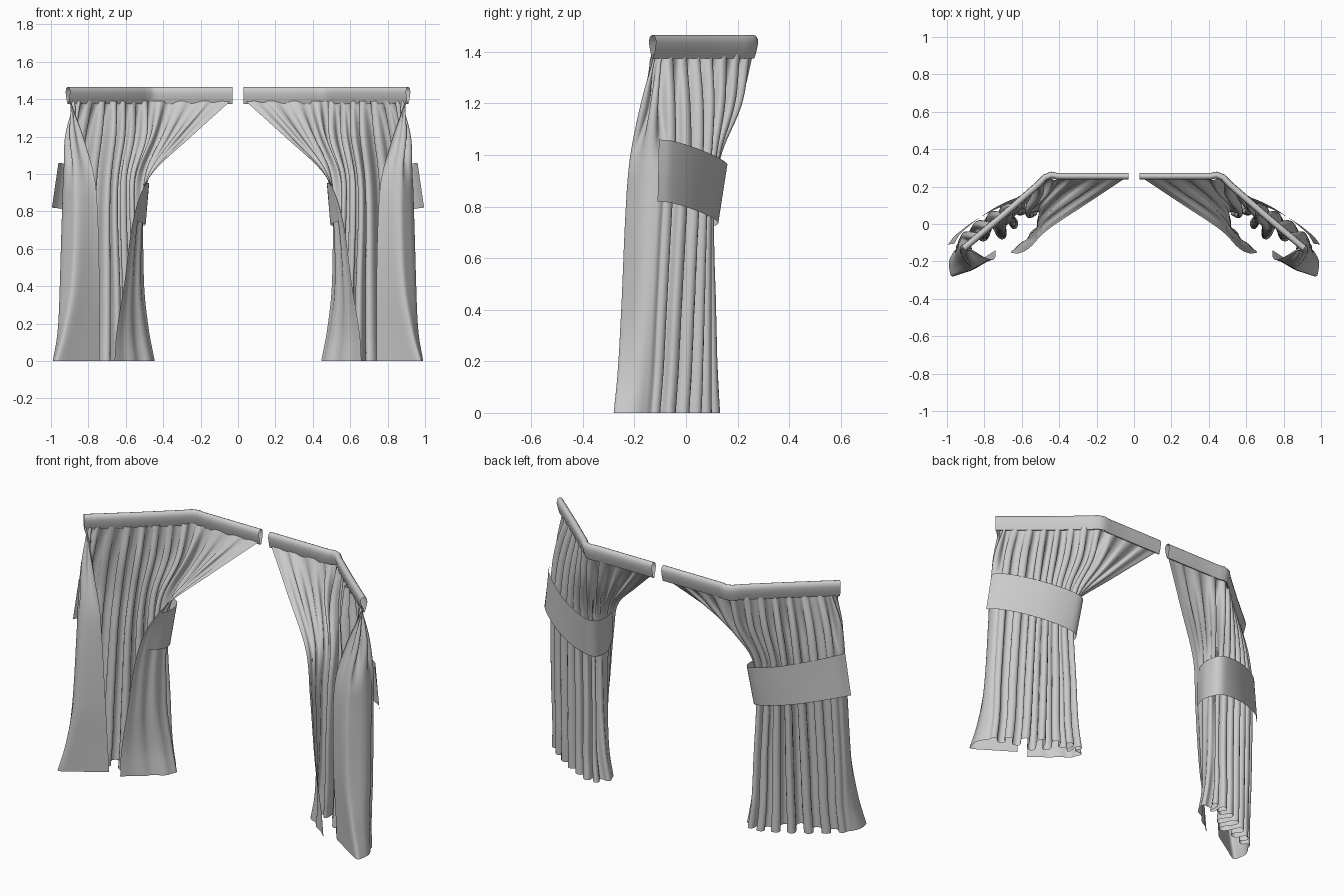
import bpy, math
from mathutils import Vector

if "Cube" in bpy.data.objects:
    bpy.data.objects.remove(bpy.data.objects["Cube"])


def spline(knots, pts, t):
    """Smooth curve through pts placed at increasing knots."""
    n = len(knots)
    i = 0
    while i < n - 2 and t > knots[i + 1]:
        i += 1

    def slope(k):
        a, b = max(k - 1, 0), min(k + 1, n - 1)
        return (pts[b] - pts[a]) / (knots[b] - knots[a])
    h = knots[i + 1] - knots[i]
    s = (t - knots[i]) / h
    return (pts[i] * (2*s**3 - 3*s**2 + 1) + slope(i) * (h * (s**3 - 2*s**2 + s))
            + pts[i + 1] * (3*s**2 - 2*s**3) + slope(i + 1) * (h * (s**3 - s**2)))


def sheet(name, rows, angle=60):
    """Skin a grid of points and mirror it to the other side."""
    n = len(rows[0])
    verts = [tuple(p) for r in rows for p in r]
    faces = [(j*n + i, j*n + i + 1, (j+1)*n + i + 1, (j+1)*n + i)
             for j in range(len(rows) - 1) for i in range(n - 1)]
    me = bpy.data.meshes.new(name)
    me.from_pydata(verts, [], faces)
    ob = bpy.data.objects.new(name, me)
    bpy.context.collection.objects.link(ob)
    bpy.ops.object.select_all(action='DESELECT')
    bpy.context.view_layer.objects.active = ob
    ob.select_set(True)
    bpy.ops.object.shade_smooth_by_angle(angle=math.radians(angle))
    m = ob.modifiers.new("mirror", 'MIRROR')
    m.use_axis = (True, False, False)
    m.use_mirror_merge = False
    return ob


def ramp(a, b, t):
    s = min(max((t - a) / (b - a), 0), 1)
    return s * s * (3 - 2 * s)


# Curtain plan outlines (inner free edge to outer free edge) at several heights
U = [0, .17, .33, .55, .78, .9, 1]
levels = [
    (0.00, .060, [(.66, -.15), (.45, .03), (.52, .13), (.71, .05), (.96, -.13), (.97, -.28), (.74, -.14)]),
    (0.15, .058, [(.65, -.155), (.48, .03), (.53, .12), (.71, .055), (.95, -.12), (.93, -.265), (.74, -.15)]),
    (0.40, .056, [(.61, -.155), (.51, .01), (.53, .11), (.71, .06), (.95, -.11), (.89, -.25), (.74, -.17)]),
    (0.80, .050, [(.55, -.12), (.505, .02), (.54, .10), (.715, .07), (.94, -.09), (.88, -.23), (.75, -.19)]),
    (1.00, .046, [(.46, -.03), (.475, .07), (.54, .13), (.71, .085), (.93, -.075), (.89, -.21), (.77, -.19)]),
    (1.20, .040, [(.25, .11), (.36, .18), (.49, .21), (.69, .09), (.90, -.07), (.91, -.16), (.83, -.18)]),
    (1.39, .012, [(.04, .25), (.25, .255), (.47, .243), (.66, .08), (.84, -.07), (.885, -.108), (.91, -.13)]),
]
Z = [l[0] for l in levels]
AMP = [l[1] for l in levels]
COLS = [[Vector(l[2][k]) for l in levels] for k in range(len(U))]

# Pleated cloth: calm near the free edges, deep folds in the middle
NU, NZ, PLEATS = 300, 48, 13
rows = []
for j in range(NZ + 1):
    z = 1.39 * j / NZ
    ctrl = [spline(Z, c, z) for c in COLS]
    amp = spline(Z, AMP, z)
    high = ramp(.9, 1.3, z)
    row = []
    for i in range(NU + 1):
        u = i / NU
        p = spline(U, ctrl, u)
        d = spline(U, ctrl, min(u + .004, 1)) - spline(U, ctrl, max(u - .004, 0))
        d.normalize()
        inward = Vector((d.y, -d.x))
        ph = 2 * math.pi * (PLEATS * u + .25 * math.sin(9 * u + 1.5 * z))
        inner = .12 + .5 * high
        env = inner + (1 - inner) * ramp(.18, .42, u)
        env *= ramp(0, .1, u) * (1 - (.95 - .65 * high) * ramp(.70, .80, u))
        vary = .85 + .3 * math.sin(23 * u + 1)
        off = amp * env * vary * (.8 - math.cos(ph))
        p = p + inward * off + d * (amp * env * .2 * math.sin(2 * ph))
        row.append((p.x, p.y, z))
    rows.append(row)
sheet("curtain_cloth", rows, 80)

# Header band: teardrop section swept along the bent rail
rail = [Vector(p) for p in [(.03, .255), (.24, .255), (.41, .255), (.44, .262), (.475, .25), (.51, .213), (.70, .047), (.91, -.13)]]
half = [(.003, 1.375), (.008, 1.39), (.013, 1.41), (.018, 1.435), (.016, 1.452), (.009, 1.462)]
section = half + [(0, 1.465)] + [(-o, z) for o, z in reversed(half)] + [half[0]]
rows = []
for i, p in enumerate(rail):
    d = (rail[min(i + 1, len(rail) - 1)] - rail[max(i - 1, 0)]).normalized()
    nrm = Vector((d.y, -d.x))
    rows.append([(p.x + nrm.x * o, p.y + nrm.y * o, z) for o, z in section])
sheet("header_band", rows, 50)

# Tieback strap drawn across the back and round the inner edge, sloping down
K = [0, .11, .31, .54, .74, .83, .91, 1]
top = [Vector(p) for p in [(.960, -.105, 1.06), (.93, -.055, 1.055), (.83, .03, 1.03), (.69, .115, .995),
                           (.545, .16, .965), (.492, .14, .955), (.475, .06, .95), (.50, -.04, .95)]]
low = [Vector(p) for p in [(.995, -.11, .82), (.955, -.06, .815), (.84, .025, .79), (.70, .095, .76),
                           (.56, .125, .735), (.51, .10, .725), (.495, .02, .73), (.54, -.09, .75)]]
N = 40
edge_t = [spline(K, top, i / N) for i in range(N + 1)]
edge_l = [spline(K, low, i / N) for i in range(N + 1)]
sheet("tieback_strap", [[a.lerp(b, k / 4) for a, b in zip(edge_l, edge_t)] for k in range(5)])
